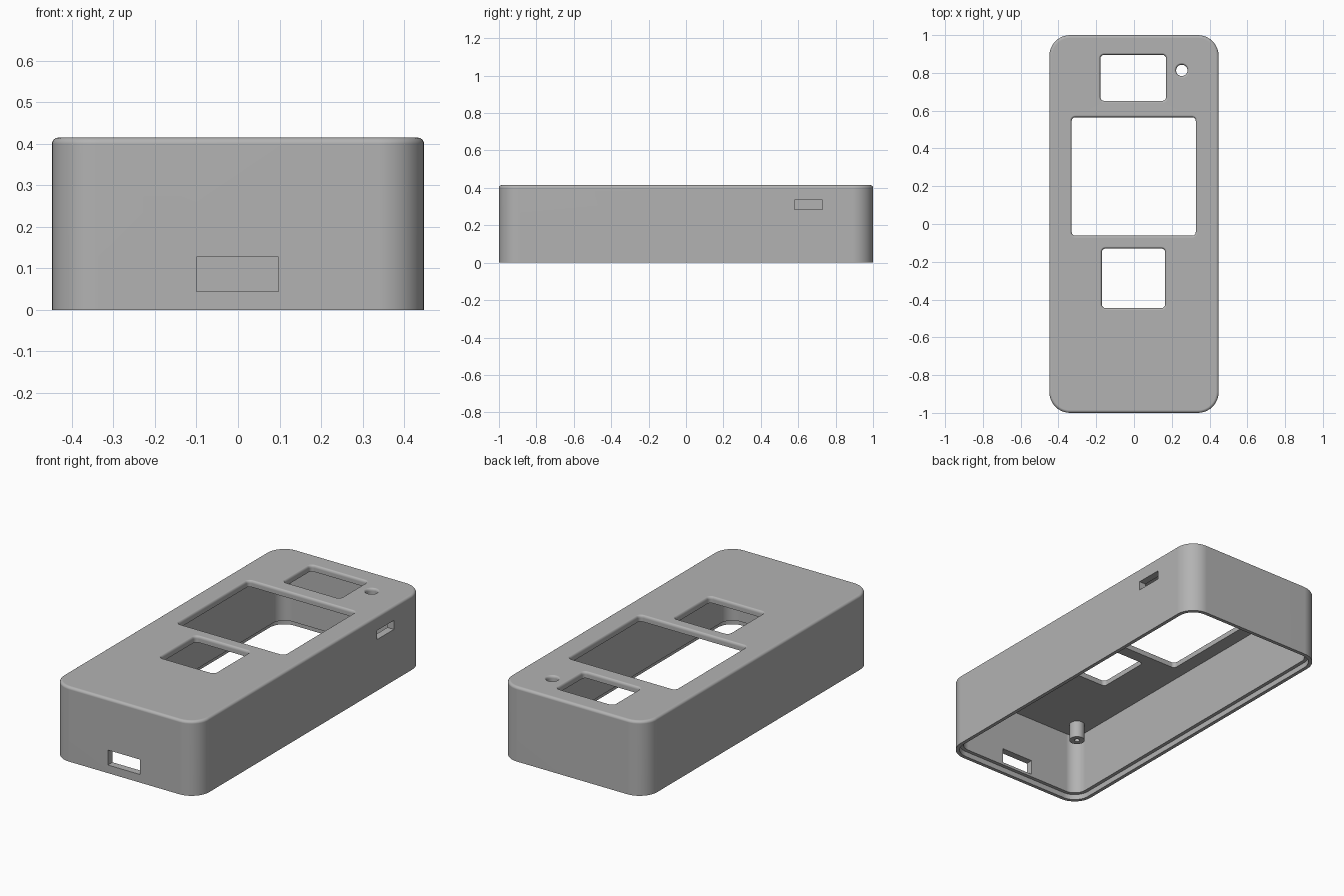
import bpy, bmesh
from math import sin, cos, pi, radians

cube = bpy.data.objects.get("Cube")
if cube:
    bpy.data.objects.remove(cube, do_unlink=True)

HX, HY, H = 0.448, 1.0, 0.415      # half width, half depth, height
WALL, ROOF, FILLET = 0.04, 0.035, 0.015

grey = bpy.data.materials.new("plain grey")
grey.use_nodes = True
colour = (0.45, 0.45, 0.45, 1)
grey.diffuse_color = colour
grey.node_tree.nodes["Principled BSDF"].inputs["Base Color"].default_value = colour


def outline(x0, x1, y0, y1, r, steps=10):
    """Rounded rectangle, counter-clockwise."""
    corners = [(x1 - r, y1 - r), (x0 + r, y1 - r), (x0 + r, y0 + r), (x1 - r, y0 + r)]
    return [(cx + r * cos(a), cy + r * sin(a))
            for q, (cx, cy) in enumerate(corners)
            for a in [(q + i / steps) * pi / 2 for i in range(steps + 1)]]


def loft(name, box, r, levels):
    """Stack rounded rectangles; each level is (height, outward offset)."""
    x0, x1, y0, y1 = box
    bm = bmesh.new()
    rings = [[bm.verts.new((x, y, z)) for x, y in
              outline(x0 - d, x1 + d, y0 - d, y1 + d, r + d)] for z, d in levels]
    for low, high in zip(rings, rings[1:]):
        for i in range(len(low)):
            j = (i + 1) % len(low)
            bm.faces.new((low[i], low[j], high[j], high[i]))
    bm.faces.new(rings[0][::-1])
    bm.faces.new(rings[-1])
    bmesh.ops.remove_doubles(bm, verts=bm.verts, dist=1e-5)
    return finish(name, bm)


def finish(name, bm):
    mesh = bpy.data.meshes.new(name)
    bm.to_mesh(mesh)
    bm.free()
    mesh.materials.append(grey)
    ob = bpy.data.objects.new(name, mesh)
    bpy.context.collection.objects.link(ob)
    return ob


def cylinder(name, x, y, z0, z1, r):
    bm = bmesh.new()
    bmesh.ops.create_cone(bm, cap_ends=True, segments=32, radius1=r, radius2=r, depth=z1 - z0)
    bmesh.ops.translate(bm, verts=bm.verts, vec=(x, y, (z0 + z1) / 2))
    return finish(name, bm)


def block(name, x0, x1, y0, y1, z0, z1):
    bm = bmesh.new()
    bmesh.ops.create_cube(bm, size=1)
    bmesh.ops.scale(bm, verts=bm.verts, vec=(x1 - x0, y1 - y0, z1 - z0))
    bmesh.ops.translate(bm, verts=bm.verts,
                        vec=((x0 + x1) / 2, (y0 + y1) / 2, (z0 + z1) / 2))
    return finish(name, bm)


def combine(ob, tool, operation):
    """Apply one boolean and discard the tool."""
    mod = ob.modifiers.new(operation, 'BOOLEAN')
    mod.operation, mod.object, mod.solver = operation, tool, 'EXACT'
    bpy.context.view_layer.objects.active = ob
    bpy.ops.object.modifier_apply(modifier=mod.name)
    bpy.data.objects.remove(tool, do_unlink=True)


# Quarter-round edge, as (height, inset) steps up to the top face
edge = [(H - FILLET * (1 - sin(a)), FILLET * (1 - cos(a)))
        for a in [i * pi / 12 for i in range(7)]]

# Outer body with rounded top edge
body = loft("enclosure_shell", (-HX, HX, -HY, HY), 0.11,
            [(0, 0)] + [(z, -d) for z, d in edge])

# Hollow inside, open below, with a stepped recess for the base plate
for tool_wall, top in ((WALL, H - ROOF), (WALL / 2, 0.03)):
    combine(body, loft("hollow_cutter", (tool_wall - HX, HX - tool_wall,
                                         tool_wall - HY, HY - tool_wall),
                       0.11 - tool_wall, [(-0.1, 0), (top, 0)]), 'DIFFERENCE')

# Softened openings in the top face
flare = [(H - FILLET * cos(a), FILLET * (1 - sin(a)))
         for a in [i * pi / 12 for i in range(7)]]
opening_levels = [(0.3, 0)] + [(z, 0.7 * d) for z, d in edge] + [(H + 0.05, 0.7 * FILLET)]
for name, box in (("screen_cutter", (-0.33, 0.327, -0.062, 0.565)),
                  ("rear_cutter", (-0.178, 0.17, 0.652, 0.895)),
                  ("front_cutter", (-0.17, 0.165, -0.445, -0.13))):
    combine(body, loft(name, box, 0.02, opening_levels), 'DIFFERENCE')
combine(body, loft("round_hole_cutter", (0.223, 0.283, 0.783, 0.843), 0.03,
                   opening_levels), 'DIFFERENCE')

# Port slots in the front and right-hand walls
combine(body, block("front_slot_cutter", -0.1, 0.097, -1.1, -0.9, 0.045, 0.128), 'DIFFERENCE')
combine(body, block("side_slot_cutter", 0.38, 0.5, 0.58, 0.73, 0.285, 0.335), 'DIFFERENCE')

# Hollow screw posts hanging from the roof
posts = []
for sx, side in ((-1, "right"), (1, "left")):
    for sy, end in ((-1, "front"), (1, "back")):
        x, y = sx * 0.32, sy * 0.85
        post = cylinder(f"{end}_{side}_screw_post", x, y, 0.285, H - ROOF + 0.005, 0.04)
        combine(post, cylinder("screw_cutter", x, y, 0.2, 0.36, 0.014), 'DIFFERENCE')
        posts.append(post)

# Smooth shading with crisp edges
for ob in [body] + posts:
    bpy.ops.object.select_all(action='DESELECT')
    ob.select_set(True)
    bpy.context.view_layer.objects.active = ob
    bpy.ops.object.shade_smooth_by_angle(angle=radians(30))
    weighted = ob.modifiers.new("Weighted Normal", 'WEIGHTED_NORMAL')
    weighted.keep_sharp = True
